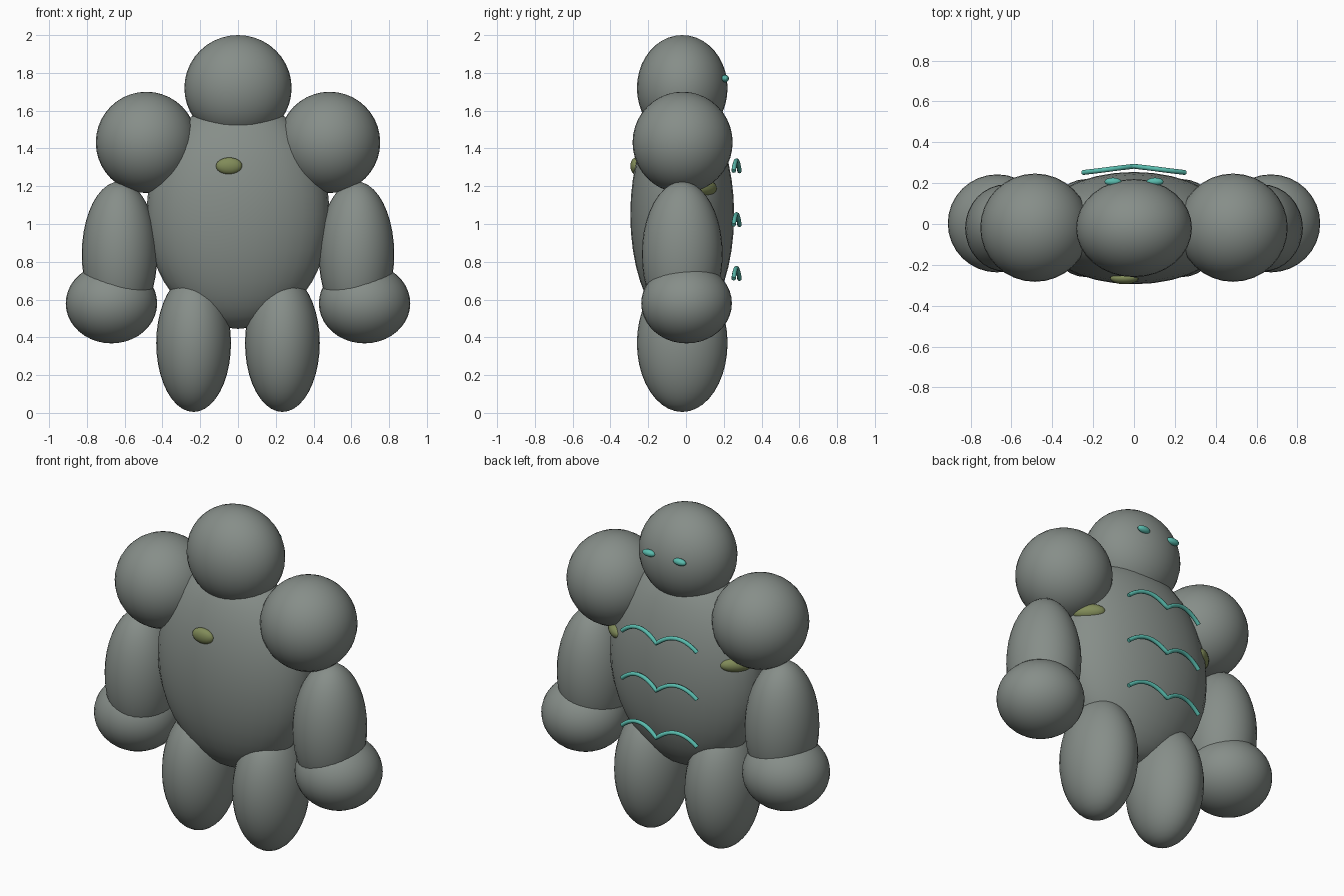
import bpy
from math import radians

if "Cube" in bpy.data.objects:
    bpy.data.objects.remove(bpy.data.objects["Cube"])


def material(name, rgb):
    m = bpy.data.materials.new(name)
    m.diffuse_color = (*rgb, 1)
    m.use_nodes = True
    m.node_tree.nodes["Principled BSDF"].inputs["Base Color"].default_value = m.diffuse_color
    return m


STONE = material("stone", (0.24, 0.27, 0.25))
MOSS = material("moss", (0.22, 0.26, 0.10))
GLOW = material("glow", (0.10, 0.50, 0.42))


def boulder(name, loc, radii, mat=STONE, turn=0, seg=32, rings=20):
    bpy.ops.mesh.primitive_uv_sphere_add(segments=seg, ring_count=rings, location=loc,
                                         rotation=(0, 0, radians(turn)))
    o = bpy.context.object
    o.name = name
    o.scale = radii
    bpy.ops.object.transform_apply(location=False, rotation=False, scale=True)
    bpy.ops.object.shade_smooth()
    o.data.materials.append(mat)
    return o


# Torso and head
boulder("torso", (0, -0.02, 1.05), (0.485, 0.275, 0.605))
boulder("head", (0, -0.02, 1.72), (0.284, 0.24, 0.28))

# Paired limbs, side moss and eyes
for s, side in ((-1, "left"), (1, "right")):
    boulder(f"{side}_shoulder", (s * 0.485, -0.018, 1.432), (0.268, 0.265, 0.268))
    boulder(f"{side}_arm", (s * 0.627, -0.02, 0.84), (0.2, 0.214, 0.385))
    boulder(f"{side}_hand", (s * 0.67, 0.003, 0.58), (0.242, 0.24, 0.212))
    boulder(f"{side}_leg", (s * 0.235, -0.02, 0.37), (0.198, 0.24, 0.365))
    boulder(f"{side}_moss", (s * 0.40, 0.09, 1.19), (0.095, 0.045, 0.045), MOSS, -s * 45, 20, 12)
    boulder(f"{side}_eye", (s * 0.103, 0.207, 1.77), (0.042, 0.02, 0.02), GLOW, 0, 16, 10)

# Moss patch on the chest
boulder("chest_moss", (-0.047, -0.265, 1.307), (0.07, 0.03, 0.045), MOSS, 0, 20, 12)

# Glowing wavy runes on the back, each two humps meeting at the spine
for i, z in enumerate((0.71, 0.995, 1.28)):
    cu = bpy.data.curves.new(f"back_rune_{i + 1}", "CURVE")
    cu.dimensions = "3D"
    cu.bevel_depth = 0.012
    cu.bevel_resolution = 2
    cu.resolution_u = 14
    cu.use_fill_caps = True
    cu.materials.append(GLOW)
    sp = cu.splines.new("BEZIER")
    sp.bezier_points.add(2)
    for p, x, y in zip(sp.bezier_points, (-0.25, 0, 0.25), (0.252, 0.283, 0.252)):
        p.handle_left_type = p.handle_right_type = "FREE"
        p.co = (x, y, z)
        slope = 0.01 if x == 0 else -0.01
        hy = y - 0.01 if x == 0 else y + 0.01
        p.handle_left = (x - 0.083, hy, z + 0.075)
        p.handle_right = (x + 0.083, hy, z + 0.075)
    bpy.context.collection.objects.link(bpy.data.objects.new(cu.name, cu))
